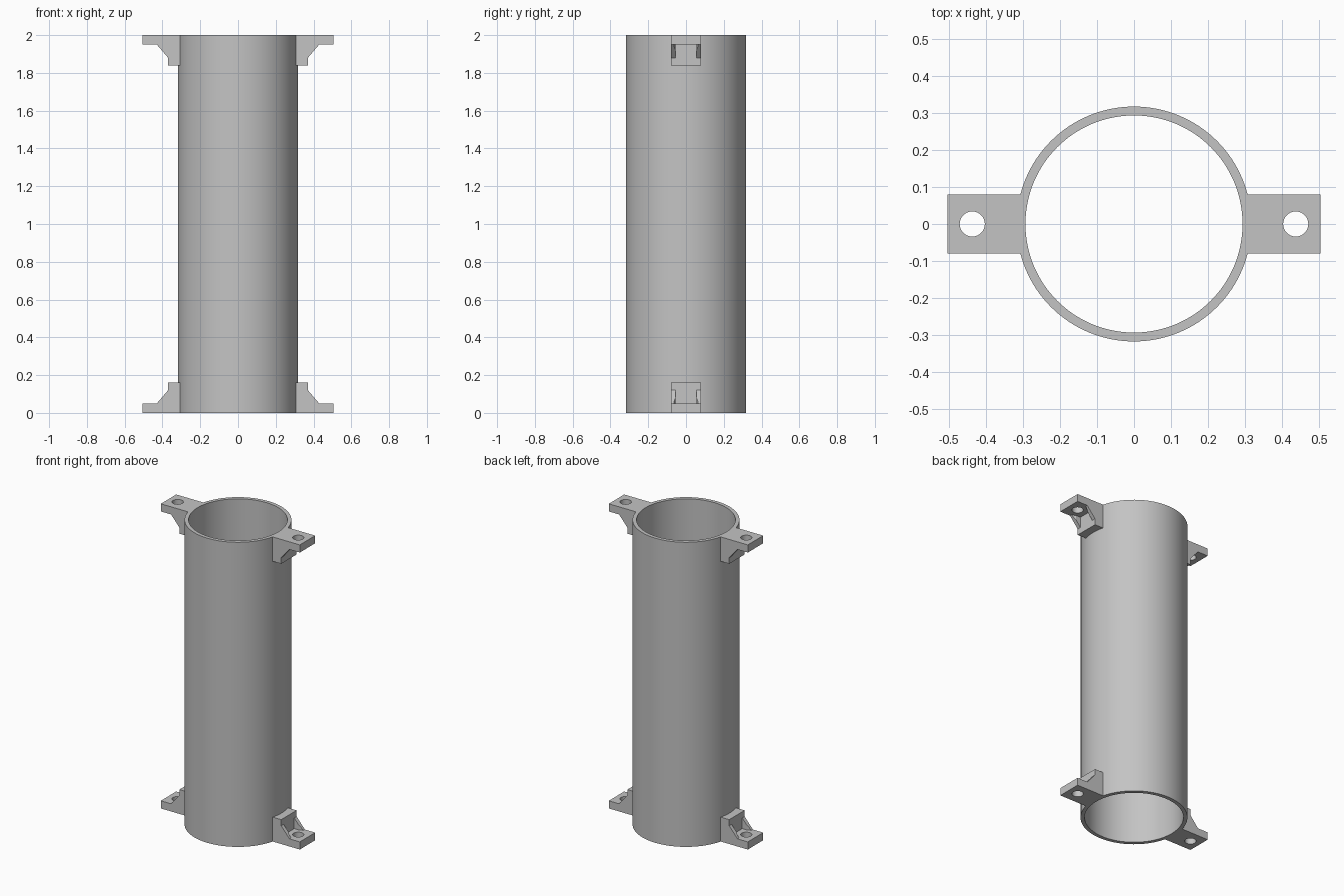
import bpy, bmesh, math
from mathutils import Matrix

default = bpy.data.objects.get("Cube")
if default:
    bpy.data.objects.remove(default)

HALF = 1.0                     # half of the tube length
OUTER, INNER = 0.318, 0.294
HOLE_X = 0.438

grey = bpy.data.materials.new("plain grey")
grey.use_nodes = True
colour = (0.55, 0.55, 0.55, 1)
grey.diffuse_color = colour
grey.node_tree.nodes["Principled BSDF"].inputs["Base Color"].default_value = colour


def make_object(name, bm):
    bmesh.ops.recalc_face_normals(bm, faces=bm.faces[:])
    mesh = bpy.data.meshes.new(name)
    bm.to_mesh(mesh)
    bm.free()
    mesh.materials.append(grey)
    ob = bpy.data.objects.new(name, mesh)
    ob.location.z = HALF
    bpy.context.collection.objects.link(ob)
    return ob


def extrude(name, points, vector):
    bm = bmesh.new()
    face = bm.faces.new([bm.verts.new(p) for p in points])
    moved = bmesh.ops.extrude_face_region(bm, geom=[face], use_keep_orig=True)
    verts = [v for v in moved["geom"] if isinstance(v, bmesh.types.BMVert)]
    bmesh.ops.translate(bm, verts=verts, vec=vector)
    return make_object(name, bm)


def circle(radius, x, z, count):
    steps = [math.tau * i / count for i in range(count)]
    return [(x + radius * math.cos(a), radius * math.sin(a), z) for a in steps]


def boolean(ob, cutter):
    mod = ob.modifiers.new(cutter.name, "BOOLEAN")
    mod.operation = "DIFFERENCE"
    mod.solver = "EXACT"
    mod.object = cutter
    cutter.hide_render = True
    cutter.hide_set(True)


def smooth(ob):
    bpy.ops.object.select_all(action="DESELECT")
    bpy.context.view_layer.objects.active = ob
    ob.select_set(True)
    bpy.ops.object.shade_smooth_by_angle(angle=math.radians(30))


# Open tube: a wall section spun around the axis
bm = bmesh.new()
section = [(INNER, -HALF), (OUTER, -HALF), (OUTER, HALF), (INNER, HALF)]
verts = [bm.verts.new((r, 0, z)) for r, z in section]
edges = [bm.edges.new((verts[i], verts[(i + 1) % 4])) for i in range(4)]
bmesh.ops.spin(bm, geom=verts + edges, axis=(0, 0, 1), cent=(0, 0, 0),
               angle=math.tau, steps=128, use_merge=True)
bmesh.ops.remove_doubles(bm, verts=bm.verts[:], dist=0.0001)
tube = make_object("tube", bm)
smooth(tube)

# Mounting bracket: side profile with foot, gusset slope and upright
profile = [(0.305, 0), (0.505, 0), (0.505, 0.05), (0.43, 0.05),
           (0.37, 0.12), (0.37, 0.16), (0.305, 0.16)]
bracket = extrude("mounting_brackets",
                  [(x, -0.08, z - HALF) for x, z in profile], (0, 0.16, 0))

# Pocket between the gussets, round screw head clearance, screw hole
floor = 0.05 - HALF
pocket = extrude("pocket_cutter",
                 [(0.37, -0.055, floor), (0.6, -0.055, floor),
                  (0.6, 0.055, floor), (0.37, 0.055, floor)], (0, 0, 0.2))
clearance = extrude("clearance_cutter", circle(0.065, HOLE_X, floor, 64), (0, 0, 0.2))
hole = extrude("hole_cutter", circle(0.034, HOLE_X, -HALF - 0.1, 48), (0, 0, 0.3))
for cutter in (pocket, clearance, hole):
    boolean(bracket, cutter)

# Bake the cuts, then repeat the bracket on both sides and both ends
depsgraph = bpy.context.evaluated_depsgraph_get()
bracket.data = bpy.data.meshes.new_from_object(bracket.evaluated_get(depsgraph))
bracket.modifiers.clear()
for cutter in (pocket, clearance, hole):
    bpy.data.objects.remove(cutter)
smooth(bracket)
mirror = bracket.modifiers.new("both sides and ends", "MIRROR")
mirror.use_axis = (True, False, True)
mirror.use_mirror_merge = False
